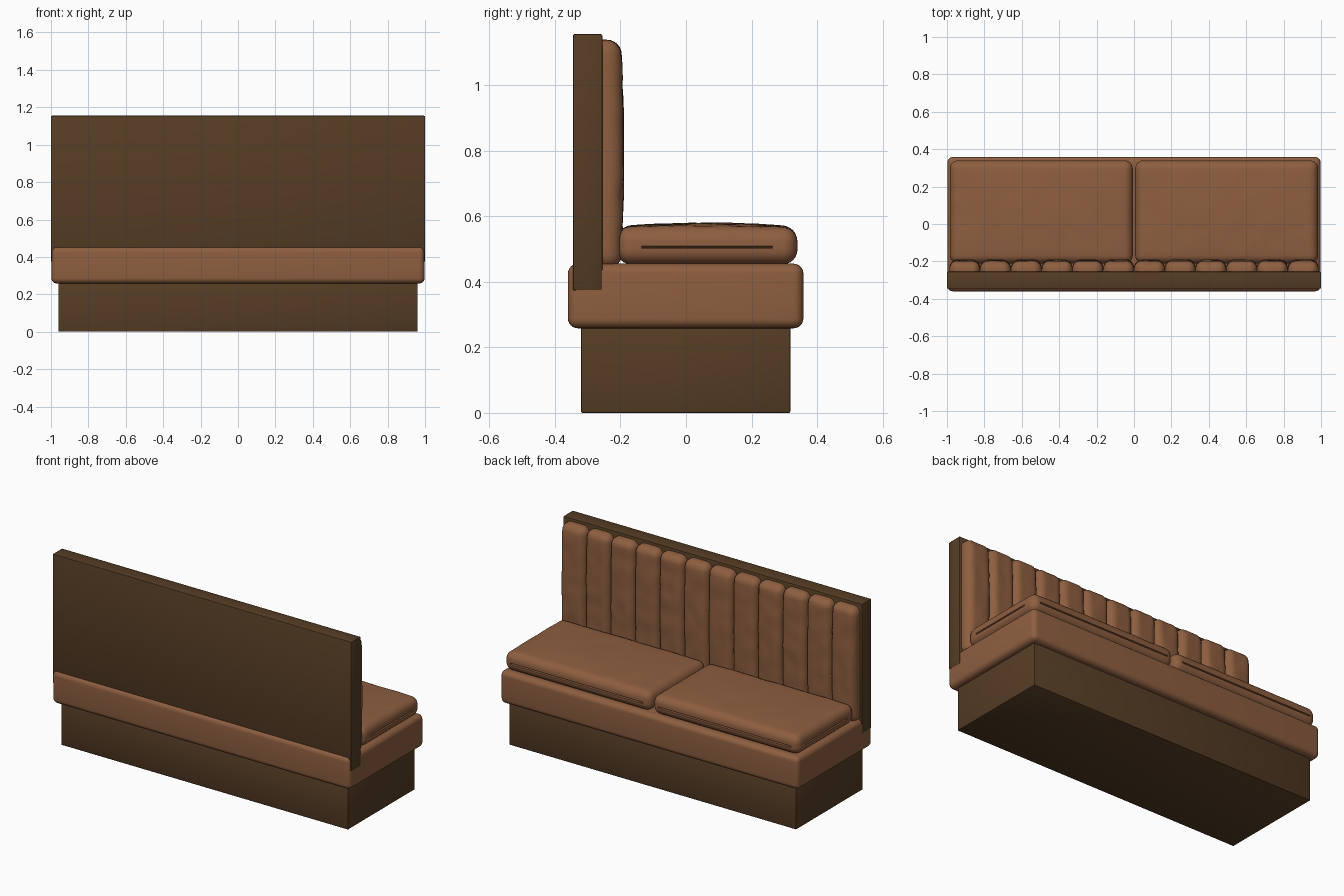
import bpy, bmesh, math
from mathutils import Vector, noise

if "Cube" in bpy.data.objects:
    bpy.data.objects.remove(bpy.data.objects["Cube"])


def material(name, rgb):
    m = bpy.data.materials.new(name)
    m.use_nodes = True
    m.diffuse_color = (*rgb, 1)
    bsdf = m.node_tree.nodes["Principled BSDF"]
    bsdf.inputs["Base Color"].default_value = (*rgb, 1)
    bsdf.inputs["Roughness"].default_value = 0.6
    return m


leather = material("brown leather", (0.27, 0.113, 0.051))
wood = material("dark wood", (0.092, 0.046, 0.018))


def rounded_box(name, lo, hi, radius, segments, mat, cuts=(0, 0, 0), extra_z=(), shape=None):
    """Bevelled box, sliced by evenly spaced planes and optionally reshaped."""
    lo, hi = Vector(lo), Vector(hi)
    bm = bmesh.new()
    bmesh.ops.create_cube(bm, size=1)
    for v in bm.verts:
        v.co = Vector(((lo[i] + hi[i]) / 2 + v.co[i] * (hi[i] - lo[i])) for i in range(3))
    bmesh.ops.bevel(bm, geom=bm.edges[:], offset=radius, segments=segments,
                    profile=0.5, affect='EDGES')
    planes = [(axis, lo[axis] + radius + (hi[axis] - lo[axis] - 2 * radius) * k / (n + 1))
              for axis, n in enumerate(cuts) for k in range(1, n + 1)]
    planes += [(2, z) for z in extra_z]
    for axis, pos in planes:
        point, normal = Vector(), Vector()
        point[axis], normal[axis] = pos, 1
        bmesh.ops.bisect_plane(bm, geom=bm.verts[:] + bm.edges[:] + bm.faces[:],
                               plane_co=point, plane_no=normal, dist=1e-5)
    if shape:
        for v in bm.verts:
            shape(v.co, lo, hi)
    bmesh.ops.recalc_face_normals(bm, faces=bm.faces[:])
    mesh = bpy.data.meshes.new(name)
    bm.to_mesh(mesh)
    bm.free()
    mesh.materials.append(mat)
    mesh.shade_smooth()
    mesh.set_sharp_from_angle(angle=math.radians(40))
    obj = bpy.data.objects.new(name, mesh)
    bpy.context.collection.objects.link(obj)
    return obj


SEAM = 0.505


def cushion_shape(co, lo, hi):
    """Crowned top, faint creases and a stitched seam groove around the sides."""
    u = (2 * co.x - lo.x - hi.x) / (hi.x - lo.x)
    w = (2 * co.y - lo.y - hi.y) / (hi.y - lo.y)
    if abs(co.z - SEAM) < 1e-4:
        if abs(w) < 0.72 and abs(u) > 0.95:
            co.x -= math.copysign(0.012, u)
        elif abs(u) < 0.85 and abs(w) > 0.95:
            co.y -= math.copysign(0.012, w)
    elif co.z > 0.54:
        crown = max(0, 1 - u ** 4) * max(0, 1 - w ** 2)
        co.z += 0.012 * crown + 0.003 * noise.noise(co * 9)


def channel_shape(co, lo, hi):
    """Padded front that swells mid-height, with soft creases."""
    if co.y > -0.24:
        t = (co.z - lo.z) / (hi.z - lo.z)
        co.y += 0.008 * math.sin(math.pi * min(1, max(0, t))) - 0.006
        co.y += 0.004 * noise.noise(Vector((co.x * 14, 0, co.z * 12)))


# Plinth, upholstered seat frame and back panel
rounded_box("plinth", (-0.96, -0.32, 0), (0.96, 0.318, 0.27), 0.004, 2, wood)
rounded_box("seat_frame", (-0.998, -0.36, 0.258), (0.998, 0.358, 0.455), 0.03, 6, leather)
rounded_box("back_panel", (-1, -0.345, 0.373), (1, -0.255, 1.155), 0.005, 2, wood)

# Two seat cushions
for name, x0, x1 in (("right_cushion", -0.985, -0.006), ("left_cushion", 0.006, 0.985)):
    rounded_box(name, (x0, -0.212, 0.453), (x1, 0.34, 0.567), 0.045, 6, leather,
                cuts=(24, 14, 0), extra_z=(SEAM - 0.004, SEAM, SEAM + 0.004),
                shape=cushion_shape)

# Vertical padded channels of the backrest
COUNT, WIDTH = 12, 0.1645
for i in range(COUNT):
    x = (i - COUNT / 2) * WIDTH
    rounded_box(f"back_channel_{i + 1}", (x, -0.3, 0.44), (x + WIDTH, -0.193, 1.138),
                0.044, 6, leather, cuts=(4, 0, 24), shape=channel_shape)
